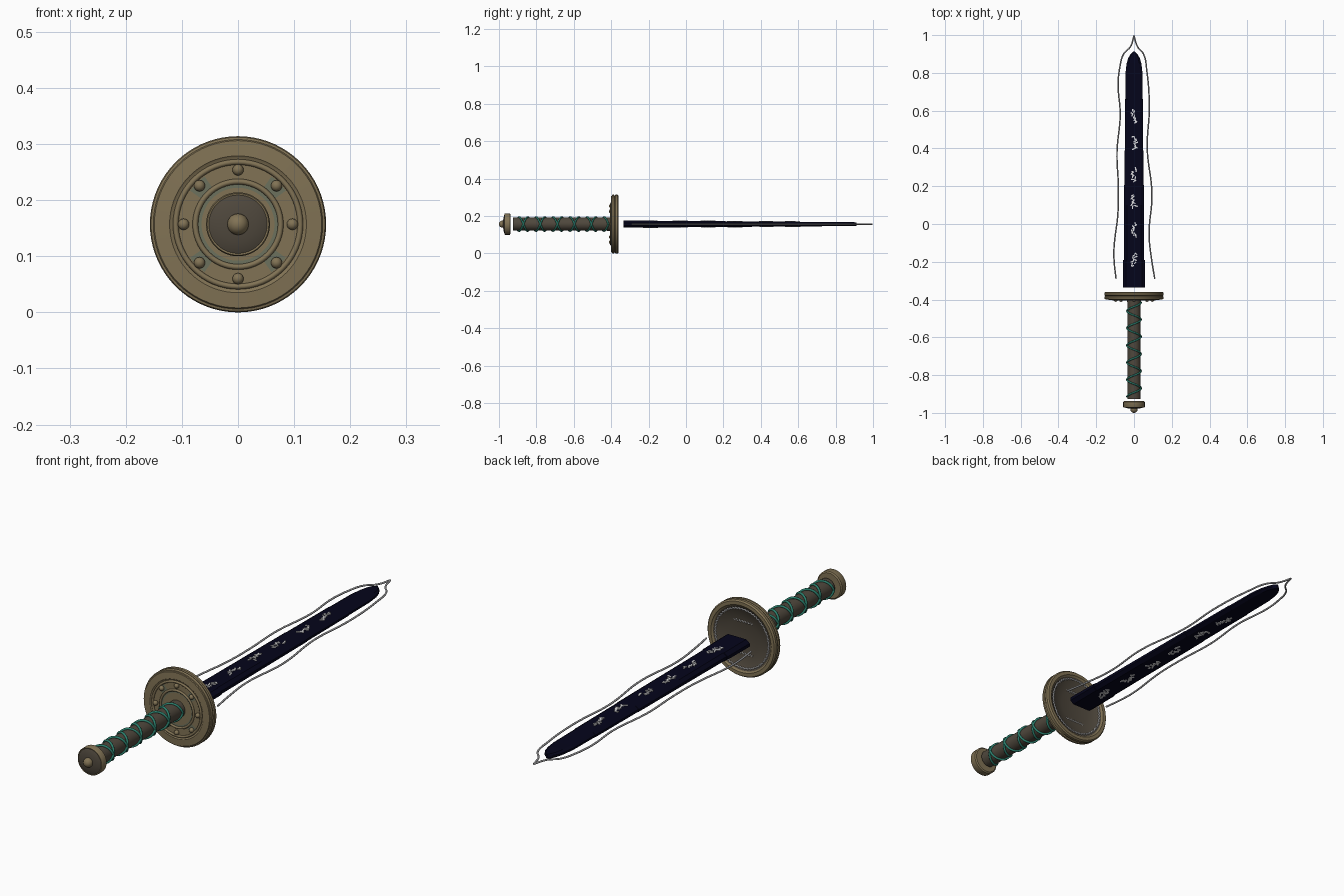
import bpy, bmesh, math, random
from mathutils import Matrix

if "Cube" in bpy.data.objects:
    bpy.data.objects.remove(bpy.data.objects["Cube"])

random.seed(4)
CZ = 0.157  # height of the sword's long axis


def material(name, rgb):
    m = bpy.data.materials.new(name)
    m.diffuse_color = (*rgb, 1)
    m.use_nodes = True
    m.node_tree.nodes["Principled BSDF"].inputs["Base Color"].default_value = m.diffuse_color
    return m


bronze = material("aged bronze", (0.22, 0.17, 0.09))
dark = material("dark leather", (0.078, 0.064, 0.046))
patina = material("patina", (0.15, 0.165, 0.11))
teal = material("teal cord", (0.025, 0.21, 0.15))
navy = material("night blue steel", (0.0015, 0.0015, 0.011))
silver = material("pale silver", (0.72, 0.72, 0.74))
grey = material("grey wire", (0.36, 0.36, 0.37))


def finish(bm, name, mats, angle=None):
    bmesh.ops.recalc_face_normals(bm, faces=bm.faces)
    me = bpy.data.meshes.new(name)
    bm.to_mesh(me)
    bm.free()
    ob = bpy.data.objects.new(name, me)
    bpy.context.collection.objects.link(ob)
    for m in mats:
        me.materials.append(m)
    if angle:
        bpy.ops.object.select_all(action='DESELECT')
        bpy.context.view_layer.objects.active = ob
        ob.select_set(True)
        bpy.ops.object.shade_smooth_by_angle(angle=math.radians(angle))
    return ob


def lathe(name, profile, mats, bands=(), n=64):
    """Revolve (radius, y) points about the long axis; bands maps segments to materials."""
    bm = bmesh.new()
    rings = []
    for r, y in profile:
        if r == 0:
            rings.append([bm.verts.new((0, y, CZ))] * n)
        else:
            rings.append([bm.verts.new((r * math.cos(2 * math.pi * i / n), y,
                                        CZ + r * math.sin(2 * math.pi * i / n))) for i in range(n)])
    bands = dict(bands)
    for k in range(len(rings) - 1):
        a, b = rings[k], rings[k + 1]
        for i in range(n):
            j = (i + 1) % n
            f = bm.faces.new(list(dict.fromkeys((a[i], a[j], b[j], b[i]))))
            f.material_index = bands.get(k, 0)
    return finish(bm, name, mats, 35)


def tube(name, pts, radius, mat, kind='POLY', cyclic=False):
    cu = bpy.data.curves.new(name, 'CURVE')
    cu.dimensions = '3D'
    cu.bevel_depth = radius
    cu.bevel_resolution = 2
    cu.resolution_u = 8
    cu.use_fill_caps = True
    sp = cu.splines.new(kind)
    target = sp.bezier_points if kind == 'BEZIER' else sp.points
    target.add(len(pts) - 1)
    for p, co in zip(target, pts):
        if kind == 'BEZIER':
            p.co = co
            p.handle_left_type = p.handle_right_type = 'AUTO'
        else:
            p.co = (*co, 1)
    sp.use_cyclic_u = cyclic
    cu.materials.append(mat)
    ob = bpy.data.objects.new(name, cu)
    bpy.context.collection.objects.link(ob)
    bpy.ops.object.select_all(action='DESELECT')
    bpy.context.view_layer.objects.active = ob
    ob.select_set(True)
    bpy.ops.object.convert(target='MESH')
    bpy.ops.object.shade_smooth_by_angle(angle=math.radians(60))


def circle(r, y, n=64, wobble=0):
    """Circle about the long axis; wobble zigzags the radius."""
    return [((r + wobble * (-1) ** i) * math.cos(2 * math.pi * i / n), y,
             CZ + (r + wobble * (-1) ** i) * math.sin(2 * math.pi * i / n)) for i in range(n)]


def box(bm, loc, size, rot):
    bmesh.ops.create_cube(bm, size=1, matrix=Matrix.Translation(loc) @ rot @ Matrix.Diagonal((*size, 1)))


# Guard: round shield with a grooved front, split rim and dished dark back
guard = lathe("guard", [(0, -0.398), (0.065, -0.398), (0.073, -0.398), (0.104, -0.398), (0.116, -0.398),
                        (0.122, -0.402), (0.149, -0.400), (0.151, -0.397), (0.155, -0.396), (0.157, -0.392),
                        (0.157, -0.386), (0.153, -0.383), (0.153, -0.380), (0.157, -0.377), (0.157, -0.366),
                        (0.152, -0.360), (0.138, -0.360), (0.132, -0.366), (0.07, -0.377), (0, -0.383)],
              [bronze, dark, patina], [(1, 2), (17, 1), (18, 1)], 72)
# Patina gathered in the groove near the diagonals
for f in guard.data.polygons:
    c = f.center
    r = math.hypot(c.x, c.z - CZ)
    if c.y < -0.397 and 0.075 < r < 0.1 and abs(2 * c.x * (c.z - CZ)) / r ** 2 > 0.92:
        f.material_index = 2
for r in (0.076, 0.111):
    tube("guard_ring", circle(r, -0.400), 0.005, bronze, cyclic=True)

# Eight domed rivets
bm = bmesh.new()
for i in range(8):
    a = math.pi / 4 * i
    bmesh.ops.create_uvsphere(bm, u_segments=16, v_segments=10, radius=0.01,
                              matrix=Matrix.Translation((0.097 * math.cos(a), -0.402, CZ + 0.097 * math.sin(a))))
finish(bm, "guard_rivets", [bronze], 60)

# Silver stitching round the guard back, with two short zigzag rows
tube("guard_stitching", circle(0.122, -0.366, 112, 0.0025), 0.0028, silver, cyclic=True)
for side in (-1, 1):
    tube("guard_short_stitch", [((i - 7) * 0.0065, -0.377, CZ + side * 0.066 + 0.004 * (-1) ** i)
                                for i in range(15)], 0.0024, silver)

# Grip with two opposed cords crossing at the sides
lathe("grip", [(0, -0.395), (0.036, -0.395), (0.034, -0.53), (0.034, -0.80), (0.035, -0.926), (0, -0.926)],
      [dark], n=40)
for hand in (-1, 1):
    pts = []
    for i in range(161):
        t = i / 160
        a = hand * 2 * math.pi * 5.5 * t
        pts.append((0.037 * math.cos(a), -0.415 - 0.5 * t, CZ + 0.037 * math.sin(a)))
    tube("grip_cord", pts, 0.0048, teal)

# Pommel: rimmed disc, dark dome and ball
lathe("pommel", [(0, -0.938), (0.052, -0.938), (0.057, -0.942), (0.057, -0.968), (0.055, -0.971),
                 (0.052, -0.970), (0.045, -0.973), (0.032, -0.976), (0.016, -0.978), (0, -0.978)],
      [bronze, dark], [(k, 1) for k in range(5, 9)], 48)
bm = bmesh.new()
bmesh.ops.create_uvsphere(bm, u_segments=24, v_segments=14, radius=0.019,
                          matrix=Matrix.Translation((0, -0.981, CZ)))
finish(bm, "pommel_ball", [bronze], 60)

# Blade: bevelled section with slight width steps and a rounded tip (y, half width, half thickness)
stations = [(-0.335, 0.058, 0.019), (-0.191, 0.057, 0.018), (-0.19, 0.053, 0.018), (0.10, 0.052, 0.016),
            (0.38, 0.051, 0.014), (0.381, 0.049, 0.014), (0.66, 0.048, 0.012), (0.661, 0.046, 0.012),
            (0.80, 0.045, 0.011), (0.85, 0.039, 0.011), (0.88, 0.03, 0.010), (0.90, 0.018, 0.010),
            (0.912, 0.004, 0.009)]
section = [(1, 0.35), (0.72, 1), (-0.72, 1), (-1, 0.35), (-1, -0.35), (-0.72, -1), (0.72, -1), (1, -0.35)]
bm = bmesh.new()
rings = [[bm.verts.new((u * w, y, CZ + v * h)) for u, v in section] for y, w, h in stations]
for a, b in zip(rings, rings[1:]):
    for i in range(8):
        j = (i + 1) % 8
        bm.faces.new((a[i], a[j], b[j], b[i]))
bm.faces.new(rings[0])
bm.faces.new(rings[-1])
finish(bm, "blade", [navy])

# Abstract scratch marks inlaid on both blade faces
bm = bmesh.new()
for y0 in (-0.19, -0.03, 0.12, 0.26, 0.43, 0.57):
    half = 0.0168 - 0.0062 * (y0 + 0.1)
    for k in range(9):
        x, y = random.uniform(-0.012, 0.012), y0 + (k - 4) * 0.008
        rot = Matrix.Rotation(random.uniform(-1.4, 1.4), 4, 'Z')
        for side in (-1, 1):
            box(bm, (x, y, CZ + side * half), (0.0065, random.uniform(0.013, 0.022), 0.006), rot)
finish(bm, "blade_marks", [silver])

# Wavy wire floating around the blade, meeting at a point
left = [(-0.095, -0.29), (-0.105, -0.2), (-0.106, -0.13), (-0.085, 0.06), (-0.083, 0.2), (-0.09, 0.38),
        (-0.073, 0.58), (-0.084, 0.74), (-0.075, 0.83), (-0.055, 0.9), (-0.018, 0.94), (0, 0.997)]
right = [(0.018, 0.94), (0.05, 0.9), (0.068, 0.81), (0.081, 0.62), (0.07, 0.4), (0.095, 0.16),
         (0.08, -0.06), (0.095, -0.2), (0.11, -0.29)]
tube("edge_wire_left", [(x, y, CZ) for x, y in left], 0.0038, grey, 'BEZIER')
tube("edge_wire_right", [(x, y, CZ) for x, y in left[-1:] + right], 0.0038, grey, 'BEZIER')
